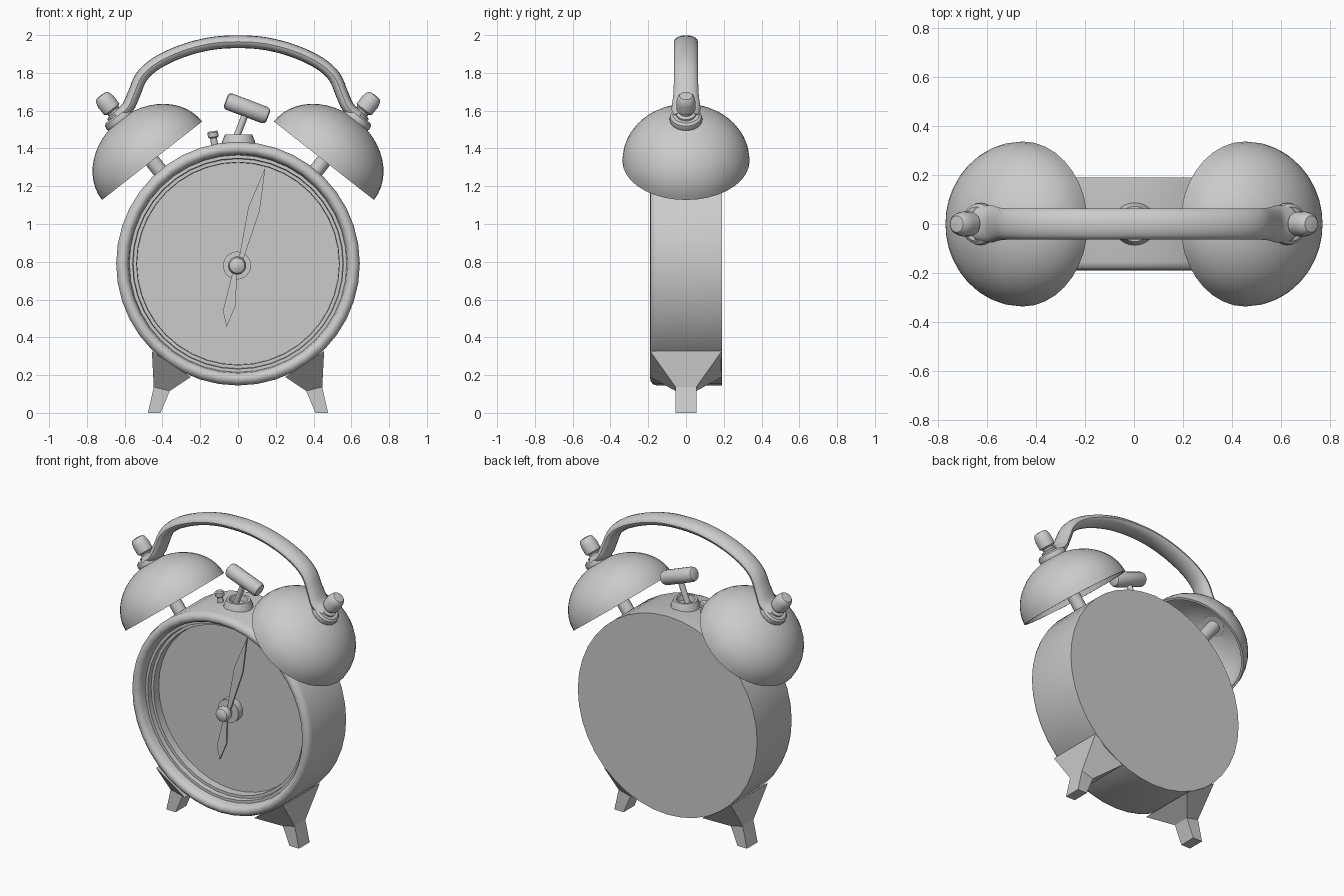
import bpy, bmesh
from math import sin, cos, pi, radians
from mathutils import Vector

if "Cube" in bpy.data.objects:
    bpy.data.objects.remove(bpy.data.objects["Cube"])


def loft(name, rings, smooth=True):
    """Skin a list of equal-length point rings and cap both ends."""
    bm = bmesh.new()
    vs = [[bm.verts.new(p) for p in ring] for ring in rings]
    n = len(vs[0])
    for a, b in zip(vs, vs[1:]):
        for i in range(n):
            j = (i + 1) % n
            bm.faces.new((a[i], a[j], b[j], b[i]))
    bm.faces.new(vs[0])
    bm.faces.new(vs[-1])
    bmesh.ops.recalc_face_normals(bm, faces=bm.faces)
    me = bpy.data.meshes.new(name)
    bm.to_mesh(me)
    bm.free()
    ob = bpy.data.objects.new(name, me)
    bpy.context.collection.objects.link(ob)
    if smooth:
        bpy.ops.object.select_all(action='DESELECT')
        ob.select_set(True)
        bpy.context.view_layer.objects.active = ob
        bpy.ops.object.shade_smooth_by_angle(angle=radians(35))
    return ob


def lathe(name, profile, origin, axis, n=24):
    """Revolve (radius, height) pairs around an axis through origin."""
    q = Vector(axis).to_track_quat('Z', 'Y')
    o = Vector(origin)
    return loft(name, [[o + q @ Vector((r * cos(2 * pi * i / n), r * sin(2 * pi * i / n), h))
                        for i in range(n)] for r, h in profile])


def flat_hand(name, outline, y0, y1):
    return loft(name, [[(x, y, z) for x, z in outline] for y in (y0, y1)], False)


def smooth_path(pts, steps=4):
    """Catmull-Rom interpolation through the points."""
    P = [Vector(p) for p in pts]
    P = [2 * P[0] - P[1]] + P + [2 * P[-1] - P[-2]]
    out = []
    for a, b, c, d in zip(P, P[1:], P[2:], P[3:]):
        for k in range(steps):
            t = k / steps
            out.append(0.5 * (2 * b + (c - a) * t + (2 * a - 5 * b + 4 * c - d) * t * t
                              + (3 * b - a - 3 * c + d) * t ** 3))
    return out + [P[-2]]


# Case with rounded bezel and stepped, recessed dial
CZ = 0.79
lathe("clock_case", [(0.02, -0.19), (0.645, -0.19), (0.645, 0.155), (0.638, 0.175),
                     (0.622, 0.188), (0.605, 0.19), (0.59, 0.182), (0.58, 0.165),
                     (0.575, 0.13), (0.558, 0.13), (0.555, 0.10), (0.537, 0.10),
                     (0.535, 0.05), (0.02, 0.05)], (0, 0, CZ), (0, -1, 0), 40)

# Hands and centre hub
HUB = (-0.005, 0, 0.78)
lathe("hub_collar", [(0.074, 0.04), (0.074, 0.095), (0.05, 0.095), (0.03, 0.097)], HUB, (0, -1, 0))
lathe("hub_knob", [(0.03, 0.09), (0.03, 0.12), (0.046, 0.125), (0.048, 0.145), (0.04, 0.165),
                   (0.02, 0.175), (0.005, 0.177)], HUB, (0, -1, 0))
flat_hand("minute_hand", [(0.0, 0.79), (0.02, 0.79), (0.115, 1.07), (0.145, 1.30), (0.055, 1.09)][::-1],
          -0.105, -0.118)
flat_hand("hour_hand", [(-0.02, 0.78), (-0.005, 0.78), (-0.012, 0.57), (-0.06, 0.454), (-0.08, 0.54)],
          -0.09, -0.103)

for s, side in ((-1, "left"), (1, "right")):
    # Bell, its post and the nut that clamps the handle
    o, ax = (s * 0.455, 0, 1.335), (s * 0.617, 0, 0.788)
    arc = [pi / 2 * k / 12 for k in range(12)]
    outer = [(0.337 * cos(a), 0.277 * sin(a)) for a in arc] + [(0.01, 0.277)]
    inner = [(0.322 * cos(a), 0.262 * sin(a)) for a in arc] + [(0.01, 0.262)]
    lathe(side + "_bell", outer[::-1] + inner, o, ax, 36)
    lathe(side + "_bell_post", [(0.04, -0.16), (0.04, 0.27)], o, ax, 16)
    lathe(side + "_handle_eye", [(0.07, 0.255), (0.083, 0.265), (0.087, 0.28), (0.083, 0.298),
                                 (0.07, 0.308), (0.02, 0.308)], o, ax)
    lathe(side + "_nut", [(0.052, 0.30), (0.052, 0.318), (0.036, 0.325), (0.036, 0.335),
                          (0.05, 0.345), (0.051, 0.395), (0.044, 0.425), (0.034, 0.437),
                          (0.01, 0.44)], o, ax, 20)
    # Splayed foot: wide flare on the case narrowing to a square leg
    sections = [((0.25, 0.19), (0.456, 0.327), 0.19),
                ((0.361, 0.116), (0.446, 0.137), 0.055),
                ((0.41, 0.0), (0.477, 0.0), 0.055)]
    loft(side + "_foot", [[(s * a[0], -w, a[1]), (s * b[0], -w, b[1]),
                           (s * b[0], w, b[1]), (s * a[0], w, a[1])] for a, b, w in sections], False)

# Carrying handle: (x, half width, z), oval section swept along the arch
half = [(0, 0.064, 1.965), (0.15, 0.064, 1.954), (0.30, 0.064, 1.914), (0.43, 0.064, 1.852),
        (0.51, 0.064, 1.78), (0.55, 0.067, 1.69), (0.585, 0.076, 1.615), (0.64, 0.07, 1.567)]
path = smooth_path([(-x, w, z) for x, w, z in half[:0:-1]] + half)
rings = []
for i, p in enumerate(path):
    t = path[min(i + 1, len(path) - 1)] - path[max(i - 1, 0)]
    nrm = Vector((-t.z, 0, t.x)).normalized()
    c = Vector((p.x, 0, p.z))
    rings.append([c + nrm * 0.034 * sin(2 * pi * k / 16) + Vector((0, p.y * cos(2 * pi * k / 16), 0))
                  for k in range(16)])
loft("carry_handle", rings)

# Hammer with its collar on top of the case
lathe("hammer_collar", [(0.09, 1.42), (0.086, 1.44), (0.072, 1.474), (0.056, 1.474), (0.05, 1.442),
                        (0.01, 1.442)], (0.003, 0, 0), (0, 0, 1))
lathe("hammer_stem", [(0.018, -0.19), (0.018, 0)], (0.05, 0, 1.61), (0.36, 0, 0.93), 12)
lathe("hammer_head", [(0.03, -0.12), (0.04, -0.115), (0.046, -0.10), (0.046, 0.10), (0.04, 0.115),
                      (0.03, 0.12)], (0.048, 0, 1.612), (0.935, 0, -0.355), 16)

# Small stop pin beside the hammer
lathe("stop_pin", [(0.018, -0.02), (0.018, 0.03), (0.027, 0.036), (0.029, 0.06), (0.022, 0.067)],
      (-0.125, 0, 1.425), (-0.15, 0, 1), 16)
